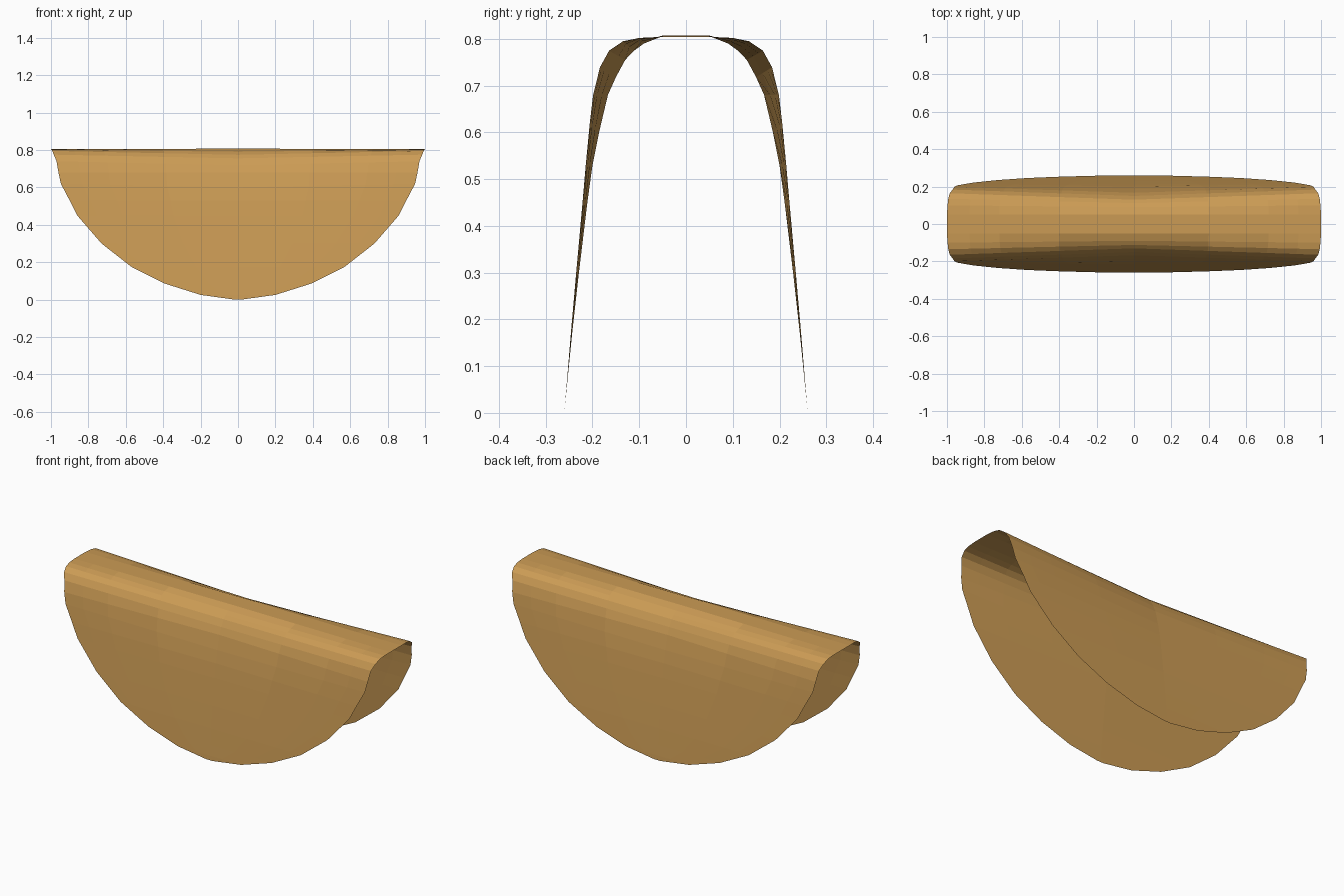
import bpy, bmesh

# Rows from fold to lower rim: half width, end (y, z), middle (y, z)
ROWS = [
    (1.00, (0.00, 0.804), (0.00, 0.807)),
    (1.00, (0.05, 0.804), (0.05, 0.807)),
    (0.997, (0.10, 0.802), (0.09, 0.790)),
    (0.993, (0.135, 0.795), (0.112, 0.774)),
    (0.985, (0.165, 0.775), (0.13, 0.755)),
    (0.97, (0.185, 0.74), (0.15, 0.718)),
    (0.96, (0.20, 0.68), (0.167, 0.68)),
    (0.947, (0.207, 0.62), (0.186, 0.60)),
    (0.90, (0.216, 0.53), (0.200, 0.53)),
    (0.86, (0.223, 0.45), (0.211, 0.45)),
    (0.73, (0.237, 0.30), (0.229, 0.30)),
    (0.57, (0.248, 0.175), (0.243, 0.175)),
    (0.39, (0.255, 0.085), (0.252, 0.085)),
    (0.20, (0.259, 0.025), (0.258, 0.025)),
    (0.02, (0.26, 0.0), (0.26, 0.0)),
]
COLS = [-1, -0.88, -0.72, -0.4, 0, 0.4, 0.72, 0.88, 1]

bm = bmesh.new()


def add_row(row, side):
    w, end, mid = row
    verts = []
    for c in COLS:
        x = w * c
        t = abs(x)
        y = mid[0] + (end[0] - mid[0]) * t
        z = mid[1] + (end[1] - mid[1]) * t
        verts.append(bm.verts.new((x, side * y, z)))
    return verts


# Folded disc: front flap, fold, back flap
grid = [add_row(r, -1) for r in reversed(ROWS)] + [add_row(r, 1) for r in ROWS[1:]]
for a, b in zip(grid, grid[1:]):
    for i in range(len(COLS) - 1):
        bm.faces.new((a[i], a[i + 1], b[i + 1], b[i]))

mesh = bpy.data.meshes.new("folded_shell")
bm.to_mesh(mesh)
bm.free()
shell = bpy.data.objects.new("folded_shell", mesh)
bpy.context.collection.objects.link(shell)

mat = bpy.data.materials.new("toasted_corn")
mat.diffuse_color = (0.6, 0.33, 0.09, 1)
mesh.materials.append(mat)
